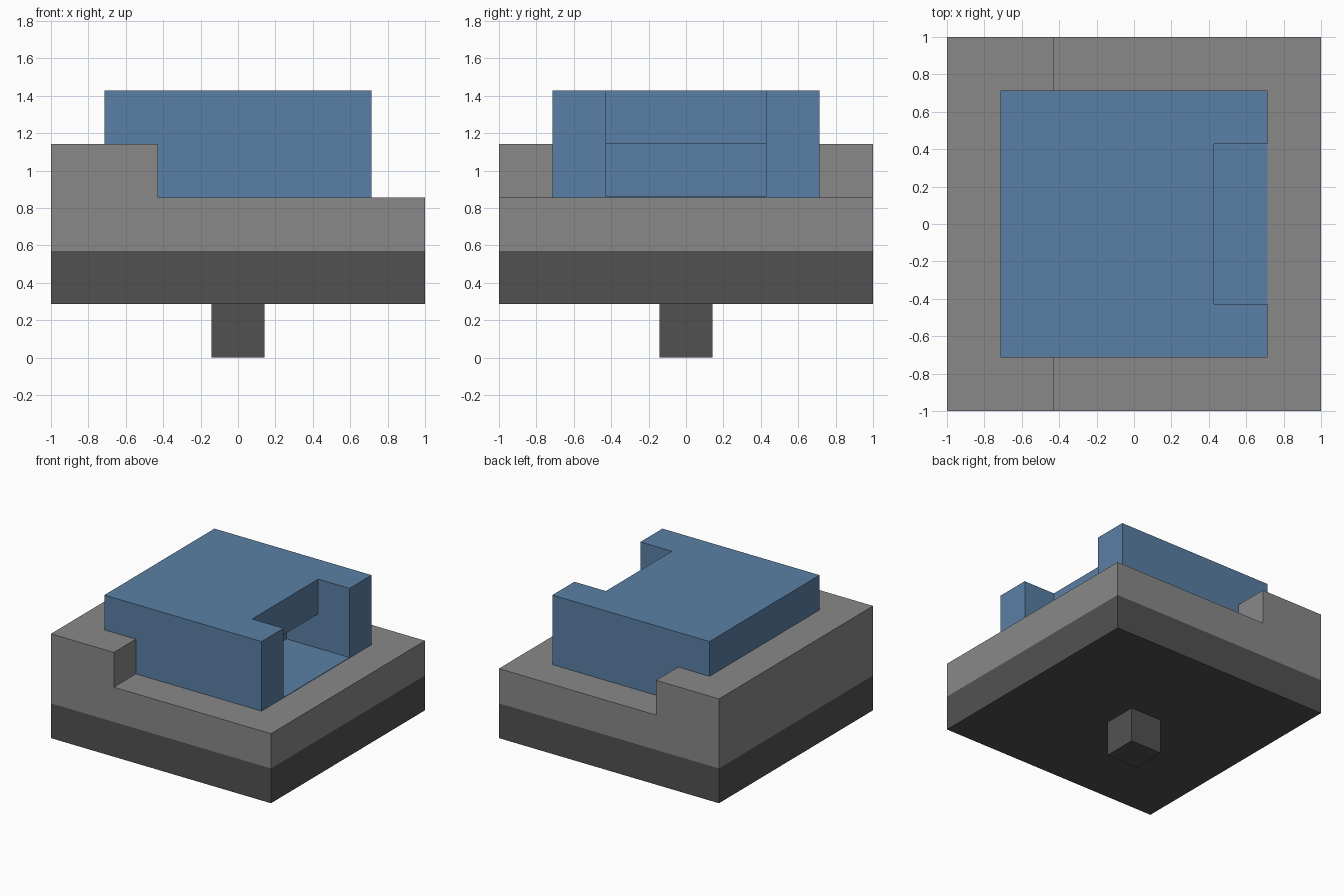
import bpy, bmesh

if "Cube" in bpy.data.objects:
    bpy.data.objects.remove(bpy.data.objects["Cube"])

U = 2 / 7  # the whole model sits on a seven-by-seven grid


def material(name, rgb):
    m = bpy.data.materials.new(name)
    m.diffuse_color = (*rgb, 1)
    m.use_nodes = True
    m.node_tree.nodes["Principled BSDF"].inputs["Base Color"].default_value = m.diffuse_color
    return m


dark = material("dark grey", (0.083, 0.083, 0.083))
grey = material("mid grey", (0.25, 0.25, 0.25))
blue = material("steel blue", (0.102, 0.212, 0.375))


def prism(name, profile, y0, y1, mat):
    """Extrude an (x, z) profile, in grid units, along y."""
    bm = bmesh.new()
    face = bm.faces.new([bm.verts.new((x * U, y0 * U, z * U)) for x, z in profile])
    out = bmesh.ops.extrude_face_region(bm, geom=[face])["geom"]
    moved = [v for v in out if isinstance(v, bmesh.types.BMVert)]
    bmesh.ops.translate(bm, verts=moved, vec=(0, (y1 - y0) * U, 0))
    bmesh.ops.recalc_face_normals(bm, faces=bm.faces)
    mesh = bpy.data.meshes.new(name)
    bm.to_mesh(mesh)
    bm.free()
    mesh.materials.append(mat)
    ob = bpy.data.objects.new(name, mesh)
    bpy.context.collection.objects.link(ob)
    return ob


def box(name, x0, x1, y0, y1, z0, z1, mat):
    return prism(name, [(x0, z0), (x1, z0), (x1, z1), (x0, z1)], y0, y1, mat)


# Foot and dark underside
box("foot", -0.5, 0.5, -0.5, 0.5, 0, 1, dark)
box("lower_slab", -3.5, 3.5, -3.5, 3.5, 1, 2, dark)

# Grey slab with a raised step along the left
prism("stepped_slab", [(-3.5, 2), (3.5, 2), (3.5, 3), (-1.5, 3), (-1.5, 4), (-3.5, 4)],
      -3.5, 3.5, grey)

# Blue block, with an undercut notch on the right
block = box("top_block", -2.5, 2.5, -2.5, 2.5, 3, 5, blue)
cutter = prism("notch_cutter",
               [(0.5, 2.5), (4, 2.5), (4, 6), (1.5, 6), (1.5, 4), (0.5, 4)],
               -1.5, 1.5, blue)
cutter.hide_render = True
cutter.hide_viewport = False
cutter.display_type = 'WIRE'
mod = block.modifiers.new("notch", 'BOOLEAN')
mod.operation = 'DIFFERENCE'
mod.solver = 'EXACT'
mod.object = cutter
bpy.context.view_layer.objects.active = block
bpy.ops.object.modifier_apply(modifier=mod.name)
bpy.data.objects.remove(cutter)

# Blue floor of the notch, a thin plate on the grey slab
box("notch_floor", 0.5, 2.5, -1.5, 1.5, 3, 3.012, blue)
